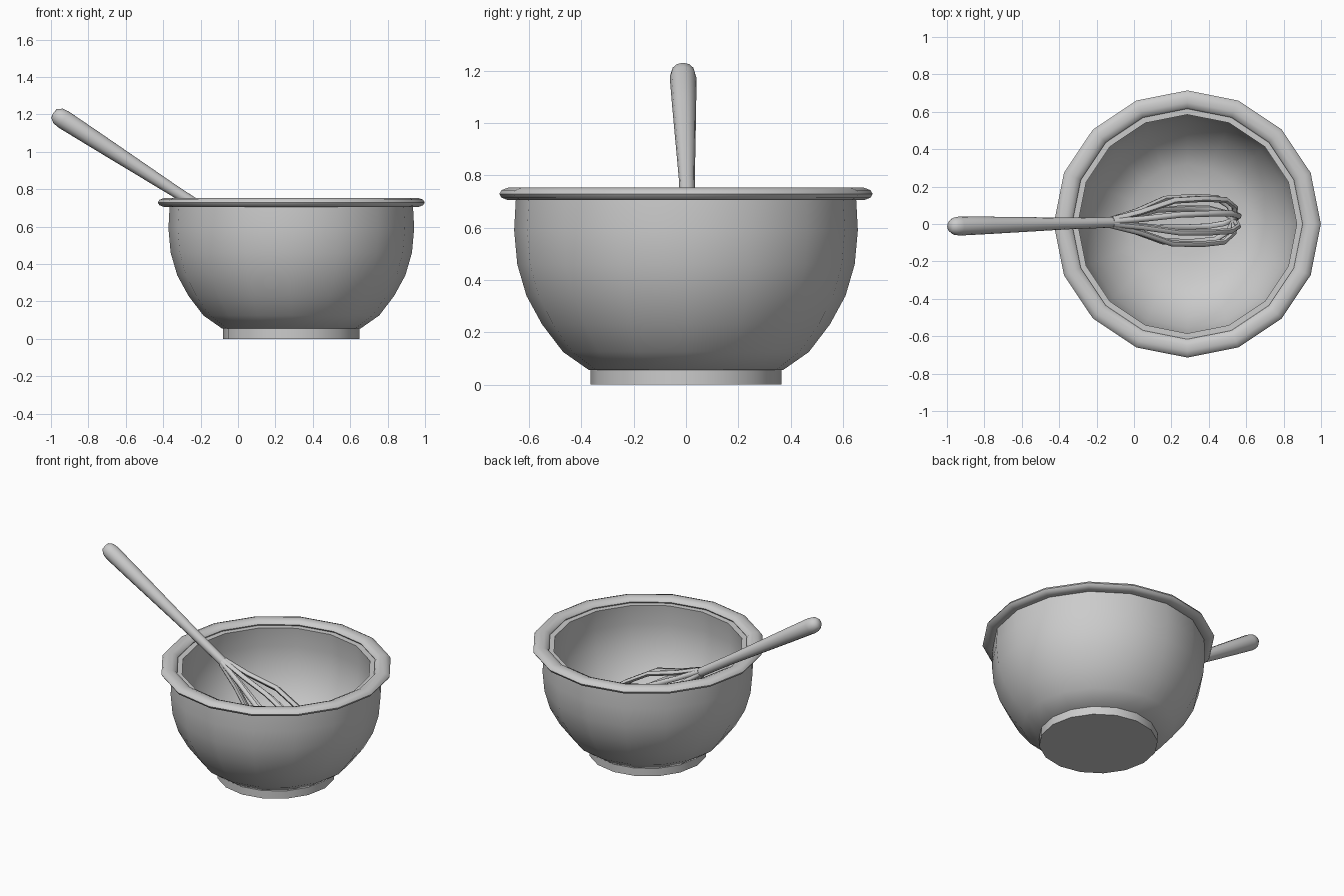
import bpy, math
from mathutils import Vector

if "Cube" in bpy.data.objects:
    bpy.data.objects.remove(bpy.data.objects["Cube"])

def lathe(name, profile, sides, closed=False, origin=(0, 0, 0), axis=(0, 0, 1), angle=35):
    """Revolve (radius, height) points around an axis; r = 0 makes a pole."""
    verts, faces, rings = [], [], []
    for r, h in profile:
        n = 1 if r == 0 else sides
        rings.append([len(verts) + i % n for i in range(sides)])
        for i in range(n):
            a = 2 * math.pi * i / sides
            verts.append((r * math.cos(a), r * math.sin(a), h))
    pairs = list(zip(rings, rings[1:])) + ([(rings[-1], rings[0])] if closed else [])
    for a, b in pairs:
        for i in range(sides):
            j = (i + 1) % sides
            faces.append(list(dict.fromkeys((a[i], a[j], b[j], b[i]))))
    mesh = bpy.data.meshes.new(name)
    mesh.from_pydata(verts, [], faces)
    ob = bpy.data.objects.new(name, mesh)
    bpy.context.collection.objects.link(ob)
    ob.location = origin
    ob.rotation_euler = Vector(axis).to_track_quat('Z', 'Y').to_euler()
    smooth(ob, angle)
    return ob

def smooth(ob, angle):
    bpy.ops.object.select_all(action='DESELECT')
    ob.select_set(True)
    bpy.context.view_layer.objects.active = ob
    bpy.ops.object.shade_smooth_by_angle(angle=math.radians(angle))

CENTRE = (0.285, 0, 0)

# Bowl: outer wall up, over the lip, inner wall down to the floor
lathe("bowl", [(0, 0.05), (0.37, 0.055), (0.47, 0.125), (0.55, 0.23), (0.61, 0.34),
               (0.645, 0.46), (0.657, 0.59), (0.65, 0.72), (0.585, 0.72),
               (0.60, 0.59), (0.59, 0.47), (0.555, 0.36), (0.50, 0.26),
               (0.42, 0.17), (0.32, 0.11), (0.17, 0.09), (0, 0.085)], 16, origin=CENTRE)

# Foot
lathe("foot", [(0, 0), (0.365, 0), (0.365, 0.055), (0, 0.055)], 16, origin=CENTRE)

# Rolled rim: flattened ring
rim = [(0.665 + 0.049 * math.cos(t), 0.729 + 0.025 * math.sin(t))
       for t in (2 * math.pi * i / 10 for i in range(10))]
lathe("rim", rim, 16, closed=True, origin=CENTRE, angle=50)

# Whisk handle, leaning on the rim
end = Vector((-0.975, -0.012, 1.2))
axis = Vector((0.84, 0.02, -0.541)).normalized()
lathe("whisk_handle", [(0, -0.015), (0.028, -0.01), (0.046, 0.015), (0.051, 0.05),
                       (0.046, 0.25), (0.031, 0.75), (0.028, 1.03), (0, 1.04)],
      12, origin=end, axis=axis, angle=60)

# Whisk wires: four loops sharing the handle axis
root = end + axis * 1.02
side = axis.cross(Vector((0, 0, 1))).normalized()
up = side.cross(axis)
half = [(0.0, 0.018), (0.17, 0.06), (0.36, 0.125), (0.55, 0.132), (0.69, 0.122), (0.76, 0.075)]
loop = half + [(0.78, 0.0)] + [(s, -r) for s, r in reversed(half)]
for k in range(4):
    a = math.radians(15 + 45 * k)
    out = side * math.cos(a) + up * math.sin(a)
    curve = bpy.data.curves.new(f"whisk_wire_{k + 1}", 'CURVE')
    curve.dimensions = '3D'
    curve.bevel_depth = 0.016
    curve.bevel_resolution = 1
    curve.use_fill_caps = True
    sp = curve.splines.new('POLY')
    sp.points.add(len(loop) - 1)
    for p, (s, r) in zip(sp.points, loop):
        p.co = (*(root + axis * s + out * r), 1)
    ob = bpy.data.objects.new(curve.name, curve)
    bpy.context.collection.objects.link(ob)
    bpy.ops.object.select_all(action='DESELECT')
    ob.select_set(True)
    bpy.context.view_layer.objects.active = ob
    bpy.ops.object.convert(target='MESH')
    smooth(bpy.context.object, 60)
